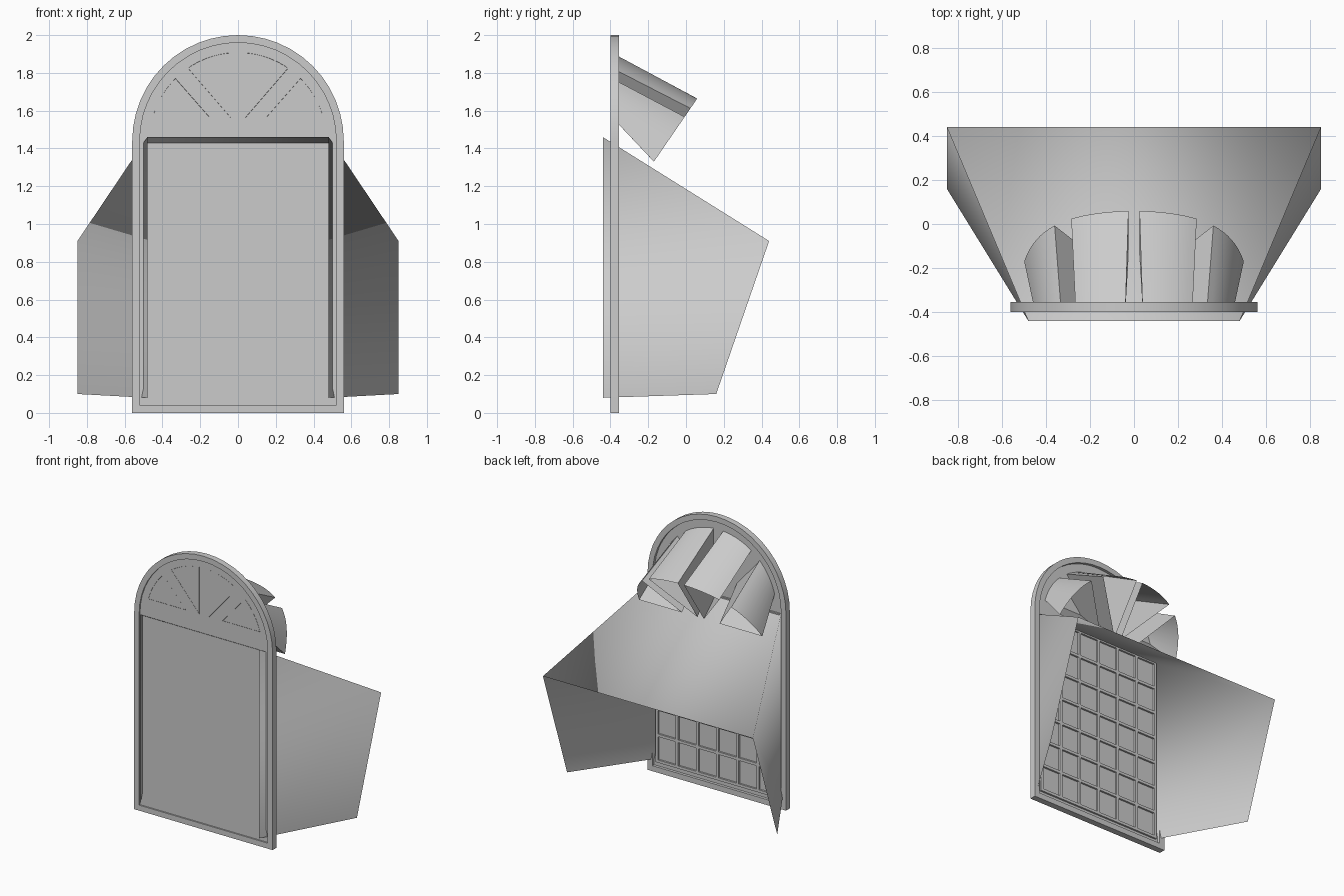
import bpy, math

if "Cube" in bpy.data.objects:
    bpy.data.objects.remove(bpy.data.objects["Cube"])

def make(name, verts, faces, smooth=None):
    me = bpy.data.meshes.new(name)
    me.from_pydata(verts, [], faces)
    me.update()
    ob = bpy.data.objects.new(name, me)
    bpy.context.collection.objects.link(ob)
    if smooth:
        bpy.ops.object.select_all(action='DESELECT')
        ob.select_set(True)
        bpy.context.view_layer.objects.active = ob
        bpy.ops.object.shade_smooth_by_angle(angle=math.radians(smooth))
    return ob

def arch(half, base, spring=1.44, seg=24):
    pts = [(-half, base), (half, base)]
    for i in range(seg + 1):
        a = math.pi * i / seg
        pts.append((half * math.cos(a), spring + half * math.sin(a)))
    return pts

def ring_quads(n, a, b):
    return [(a + i, a + (i + 1) % n, b + (i + 1) % n, b + i) for i in range(n)]

# Arched outer rim
outer, inner = arch(0.56, 0.0), arch(0.52, 0.04)
n = len(outer)
verts = [(x, y, z) for loop, y in ((outer, -0.40), (outer, -0.355), (inner, -0.355), (inner, -0.40))
         for x, z in loop]
faces = [f for k in range(4) for f in ring_quads(n, k * n, ((k + 1) % 4) * n)]
make("arched_window_frame", verts, [f[::-1] for f in faces], 30)

# Recessed arched panel
verts = [(x, y, z) for y in (-0.39, -0.375) for x, z in inner]
faces = [tuple(range(n)), tuple(range(2 * n - 1, n - 1, -1))]
make("arched_panel", verts, faces)

# Glazing bars on the back of the panel
def box(x0, x1, z0, z1, y0=-0.376, y1=-0.362):
    b = len(bars_v)
    bars_v.extend((x, y, z) for x in (x0, x1) for y in (y0, y1) for z in (z0, z1))
    bars_f.extend(tuple(b + i for i in f) for f in
                  ((0, 1, 3, 2), (4, 6, 7, 5), (0, 4, 5, 1), (2, 3, 7, 6), (0, 2, 6, 4), (1, 5, 7, 3)))

bars_v, bars_f = [], []
cols, rows, w = 6, 7, 0.01
for i in range(cols + 1):
    x = -0.49 + 0.98 * i / cols
    box(x - w, x + w, 0.07, 1.42)
for j in range(rows + 1):
    z = 0.08 + 1.33 * j / rows
    box(-0.5, 0.5, z - w, z + w)
make("glazing_bars", bars_v, bars_f)

# Large light shaft: open sheets on top and both sides
verts = []
for s in (-1, 1):
    verts += [(s * 0.48, -0.44, 0.08), (s * 0.48, -0.44, 1.46),
              (s * 0.85, 0.44, 0.91), (s * 0.85, 0.16, 0.10)]
shaft = make("main_light_shaft", verts, [(0, 1, 2, 3), (1, 5, 6, 2), (4, 7, 6, 5)])
for p in shaft.data.polygons:
    p.use_smooth = True

# Fan light shafts: tubes from sector-shaped panes, tilted back and down
def arc(a0, a1, seg=8, r=0.468, cz=1.44):
    return [(r * math.cos(a), cz + r * math.sin(a))
            for a in (math.radians(a0 + (a1 - a0) * i / seg) for i in range(seg + 1))]

def far(x, z):
    q = (z - 1.565) / 0.343
    f = q + 0.45 * q * (1 - q)
    return (1.15 * x - 0.02, -0.17 + 0.23 * f, 1.33 + 0.335 * f)

panes = {"outer": [(0.15, 1.565)] + arc(15.5, 45),
         "inner": [(0.04, 1.565)] + arc(55.5, 85.2)}
for key, loop in panes.items():
    for side, s in (("right", 1), ("left", -1)):
        m = len(loop)
        verts = [(s * x, -0.392, z) for x, z in loop]
        verts += [(s * p[0], p[1], p[2]) for p in (far(x, z) for x, z in loop)]
        faces = ring_quads(m, 0, m)
        make(f"fan_light_shaft_{key}_{side}", verts, faces if s < 0 else [f[::-1] for f in faces], 40)
